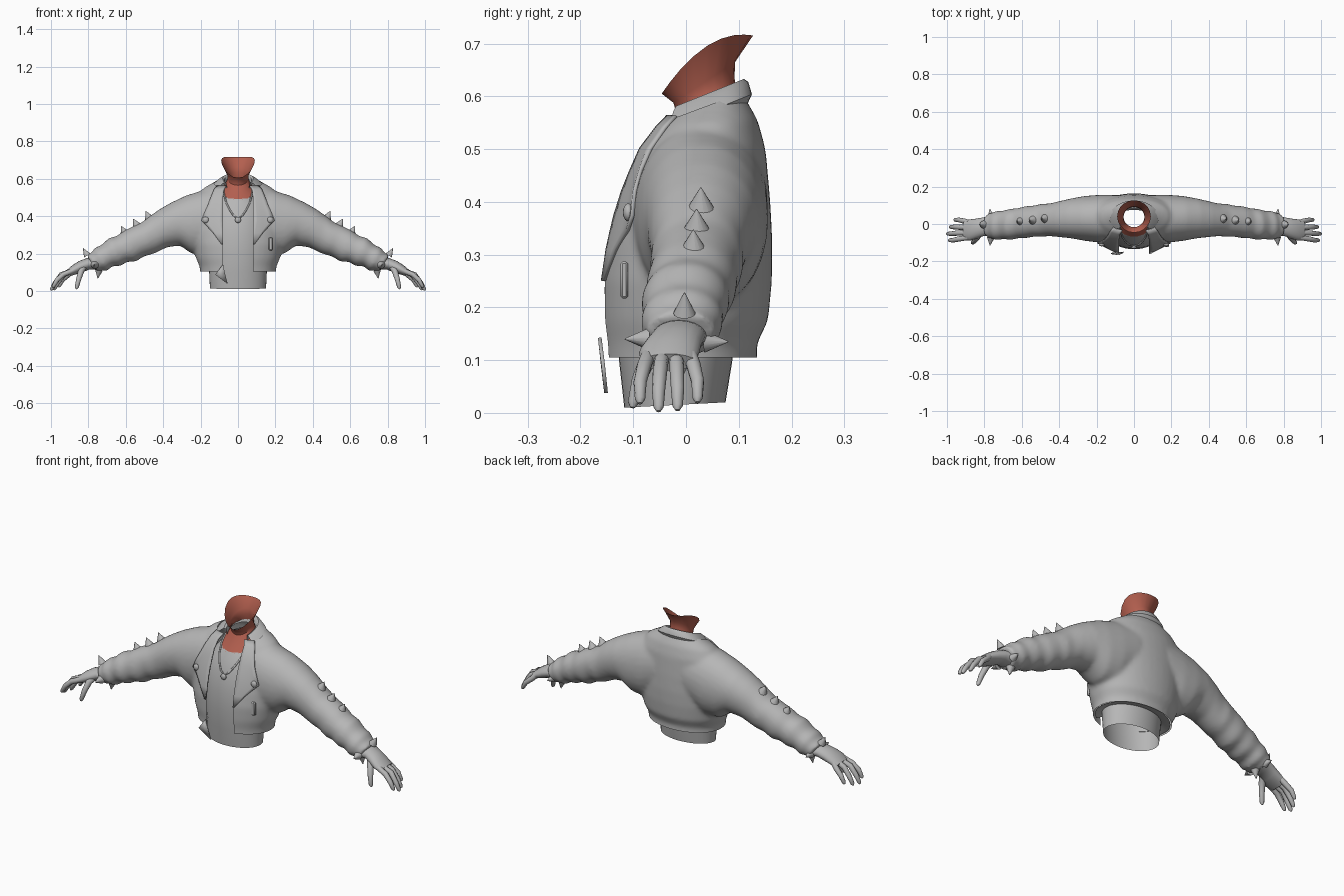
import bpy, bmesh, math
from mathutils import Vector as V
from mathutils.bvhtree import BVHTree

if "Cube" in bpy.data.objects:
    bpy.data.objects.remove(bpy.data.objects["Cube"])


def material(name, rgb):
    m = bpy.data.materials.new(name)
    m.diffuse_color = (*rgb, 1)
    m.use_nodes = True
    m.node_tree.nodes["Principled BSDF"].inputs["Base Color"].default_value = m.diffuse_color
    return m


GREY = material("grey", (0.47, 0.47, 0.47))
SKIN = material("red_brown", (0.45, 0.115, 0.078))


def add(name, mesh, mat=GREY):
    ob = bpy.data.objects.new(name, mesh)
    bpy.context.collection.objects.link(ob)
    mesh.materials.clear()
    mesh.materials.append(mat)
    return ob


def from_bm(name, bm, mat=GREY):
    bmesh.ops.recalc_face_normals(bm, faces=bm.faces)
    me = bpy.data.meshes.new(name)
    bm.to_mesh(me)
    bm.free()
    return add(name, me, mat)


def baked(ob):
    """Mesh of an object with its modifiers or bevel applied; the object is removed."""
    me = bpy.data.meshes.new_from_object(ob.evaluated_get(bpy.context.evaluated_depsgraph_get()))
    bpy.data.objects.remove(ob)
    return me


def grid(bm, rows, loop):
    """Bridge rows of points with quads."""
    vs = [[bm.verts.new(p) for p in r] for r in rows]
    n = len(rows[0])
    for a, b in zip(vs, vs[1:]):
        for i in range(n if loop else n - 1):
            j = (i + 1) % n
            bm.faces.new((a[i], a[j], b[j], b[i]))
    return vs


def loft(bm, rings, axis, seg=32, p=1.0, caps=True, lift=0):
    """Each ring: two opposite points and a half width along axis."""
    rows = []
    for k, (a, b, w) in enumerate(rings):
        a, b = V(a), V(b)
        row = []
        for i in range(seg):
            t = 2 * math.pi * i / seg
            c, s = math.cos(t), math.sin(t)
            c = math.copysign(abs(c) ** p, c)
            s = math.copysign(abs(s) ** p, s)
            q = (a + b) / 2 + (a - b) / 2 * s + V(axis) * w * c
            if k == len(rings) - 1:
                q.z += lift * c * c
            row.append(q)
        rows.append(row)
    vs = grid(bm, rows, True)
    if caps:
        bm.faces.new(vs[0])
        bm.faces.new(vs[-1])


def tall(rows):  # front y, z, back y, z, half width
    return [((0, a, b), (0, c, d), w) for a, b, c, d, w in rows]


def limb(rows, s):  # top x, z, bottom x, z, centre y, half depth
    return [((s * a, y, b), (s * c, y, d), w) for a, b, c, d, y, w in rows]


def tube(name, pts, r, radii=None):
    cu = bpy.data.curves.new(name, 'CURVE')
    cu.dimensions = '3D'
    cu.bevel_depth = r
    cu.bevel_resolution = 3
    cu.use_fill_caps = True
    sp = cu.splines.new('POLY')
    sp.points.add(len(pts) - 1)
    for i, q in enumerate(pts):
        sp.points[i].co = (*q, 1)
        sp.points[i].radius = radii[i] if radii else 1
    ob = bpy.data.objects.new(name + "_path", cu)
    bpy.context.collection.objects.link(ob)
    return add(name, baked(ob))


def ball(name, loc, scale):
    bm = bmesh.new()
    bmesh.ops.create_uvsphere(bm, u_segments=16, v_segments=10, radius=1)
    for v in bm.verts:
        v.co = V(loc) + v.co * V(scale)
    return from_bm(name, bm)


def spike(name, tip, direction, r=0.03, h=0.052):
    bm = bmesh.new()
    bmesh.ops.create_cone(bm, cap_ends=True, segments=14, radius1=r, radius2=0.001, depth=h)
    d = V(direction).normalized()
    q = V((0, 0, 1)).rotation_difference(d)
    for v in bm.verts:
        v.co = V(tip) - d * h / 2 + q @ v.co
    return from_bm(name, bm)


# Jacket: torso and sleeves merged into one skin, then opened at front, hem and neck
bm = bmesh.new()
loft(bm, tall([(-.156, .06, .138, .06, .2), (-.158, .13, .134, .13, .205), (-.163, .175, .156, .175, .225),
               (-.163, .25, .163, .25, .24), (-.151, .32, .164, .32, .245), (-.131, .40, .16, .40, .245),
               (-.09, .50, .151, .50, .23), (-.055, .545, .136, .555, .185), (-.025, .572, .116, .59, .13),
               (0, .60, .10, .62, .08)]), (1, 0, 0), 40, .96)
SLEEVE = [(.08, .555, .10, .24, .03, .125), (.19, .538, .18, .195, .028, .128), (.28, .51, .25, .2, .03, .12),
          (.36, .472, .31, .243, .03, .107), (.42, .437, .38, .233, .026, .096), (.47, .402, .44, .203, .022, .087),
          (.515, .367, .47, .193, .02, .089), (.56, .347, .50, .186, .016, .083), (.61, .322, .55, .155, .01, .086),
          (.65, .293, .59, .157, .004, .08), (.69, .284, .63, .133, -.002, .084), (.73, .245, .67, .134, -.005, .075),
          (.765, .232, .70, .107, -.008, .08), (.785, .203, .73, .112, -.009, .068), (.812, .192, .75, .1, -.01, .069)]
for s in (1, -1):
    loft(bm, limb(SLEEVE, s), (0, 1, 0), 28, .96)
ob = from_bm("jacket_base", bm)
m = ob.modifiers.new("merge", 'REMESH')
m.mode, m.voxel_size = 'VOXEL', .009
m = ob.modifiers.new("soften", 'SMOOTH')
m.factor, m.iterations = .5, 14
mesh = baked(ob)
bm = bmesh.new()
bm.from_mesh(mesh)
jacket_skin = BVHTree.FromBMesh(bm)
for co, no, clear in (((0, 0, .105), (0, 0, -1), True), ((0, .04, .582), (0, -.35, .94), True),
                      ((.08, 0, 0), (1, 0, 0), False), ((-.08, 0, 0), (1, 0, 0), False)):
    bmesh.ops.bisect_plane(bm, geom=bm.verts[:] + bm.edges[:] + bm.faces[:], dist=1e-5,
                           plane_co=co, plane_no=no, clear_outer=clear)
gap = [f for f in bm.faces if abs(f.calc_center_median().x) < .08 and f.calc_center_median().y < .02]
bmesh.ops.delete(bm, geom=gap, context='FACES')
from_bm("jacket", bm)

# Hem turned in towards the shirt at the sides and back
bm = bmesh.new()
grid(bm, [[V((rx * math.cos(t), cy + ry * math.sin(t), z)) for rx, ry, cy, z in
           ((.195, .142, -.009, .108), (.175, .125, -.014, .112), (.154, .106, -.019, .12))]
          for t in (math.radians(-45 + 270 * i / 36) for i in range(37))], False)
from_bm("hem_lining", bm)

# Shirt, open at the bottom
bm = bmesh.new()
loft(bm, tall([(-.117, .01, .075, .02, .15), (-.127, .1, .088, .1, .154), (-.135, .2, .1, .2, .16),
               (-.13, .3, .11, .3, .165), (-.112, .4, .115, .4, .16), (-.086, .46, .115, .48, .135),
               (-.068, .492, .105, .555, .09)]), (1, 0, 0), 40, caps=False)
shirt_skin = BVHTree.FromBMesh(bm)
from_bm("shirt", bm)

# Neck with flared open rim
bm = bmesh.new()
loft(bm, tall([(-.072, .485, .10, .59, .088), (-.04, .525, .095, .61, .067), (-.017, .565, .092, .635, .056),
               (-.024, .588, .093, .665, .058), (-.046, .605, .127, .715, .09)]),
     (1, 0, 0), 20, caps=False, lift=.036)
neck_skin = BVHTree.FromBMesh(bm)
from_bm("neck", bm, SKIN)


def front(x, z, skins, off):
    """Point just in front of the given surfaces."""
    hits = [h[0].y for h in (k.ray_cast(V((x, -1, z)), V((0, 1, 0))) for k in skins) if h[0]]
    return V((x, min(hits, default=0) - off, z))


# Collar folded round the back of the neck, spread wider at the front
bm = bmesh.new()
rows = []
for i in range(29):
    t = math.radians(-46 + 272 * i / 28)
    c, sn = math.cos(t), math.sin(t)
    if sn < 0:
        c = math.copysign(abs(c) ** .4, c)
    row = []
    for rx, ry, dz in ((.068, .058, -.035), (.072, .064, -.004), (.082, .075, .003), (.1, .083, -.006),
                       (.132, .09, -.032), (.128, .08, -.05)):
        y = .035 + ry * sn
        row.append(V((rx * c, y, .578 + (y + .02) * .4 + dz)))
    rows.append(row)
grid(bm, rows, False)
from_bm("collar", bm)

# Lapels, snaps, sleeves' spikes and hands on both sides
LAPEL = [(.562, .062, .112), (.54, .075, .128), (.5, .08, .145), (.46, .08, .16), (.42, .08, .178),
         (.375, .08, .196), (.345, .08, .165), (.31, .08, .132), (.25, .08, .088)]
PALM = [(.75, .18, .735, .112, -.01, .054), (.81, .175, .795, .115, -.014, .05), (.85, .16, .83, .1, -.024, .053),
        (.885, .138, .862, .09, -.032, .057), (.915, .112, .895, .08, -.033, .052)]
FINGERS = [("index_finger", -.072, -.087, .99, .018), ("middle_finger", -.045, -.052, 1.0, .003),
           ("ring_finger", -.019, -.016, .985, .005), ("little_finger", .008, .022, .96, .02)]
for s, side in ((1, "left"), (-1, "right")):
    bm = bmesh.new()
    grid(bm, [[front(s * (a + (b - a) * k / 5), z, [jacket_skin], .004) for k in range(6)]
              for z, a, b in LAPEL], False)
    ob = from_bm(side + "_lapel", bm)
    ob.modifiers.new("thickness", 'SOLIDIFY').thickness = .008
    ob.modifiers["thickness"].offset = 0
    ball(side + "_snap", front(s * .172, .38, [jacket_skin], .01), (.016, .01, .017))
    for i, (x, y, z) in enumerate(((.494, .028, .427), (.56, .02, .386), (.625, .014, .347))):
        spike(f"{side}_arm_spike_{i}", (s * x, y, z), (s * .45, 0, .89))
    for part, tip, d in (("top", (.828, -.003, .228), (.5, 0, .87)), ("front", (.77, -.116, .14), (.1, -1, 0)),
                         ("back", (.77, .08, .135), (.1, 1, 0)), ("bottom", (.75, -.008, .066), (.15, 0, -1))):
        spike(f"{side}_cuff_{part}_spike", (s * tip[0], tip[1], tip[2]), (s * d[0], d[1], d[2]), .021, .045)
    bm = bmesh.new()
    loft(bm, limb(PALM, s), (0, 1, 0), 20)
    from_bm(side + "_palm", bm)
    for name, y0, y1, x, z in FINGERS:
        tube(f"{side}_{name}", [(s * .885, y0, .108), (s * (x - .055), (y0 + y1) / 2, .088),
                                (s * (x - .022), y1, z + .04), (s * (x - .004), y1, z + .008), (s * x, y1, z)],
             .014, (1, 1, .9, .7, .3))
    tube(side + "_thumb", [(s * .815, -.035, .14), (s * .838, -.07, .108), (s * .852, -.09, .062),
                           (s * .862, -.1, .02), (s * .865, -.101, .01)], .015, (1.1, 1.1, .9, .7, .3))

# Necklace and pendant
half = [(.078, .545), (.074, .51), (.062, .47), (.045, .435), (.025, .405), (0, .385)]
chain = [(-x, z) for x, z in half] + [(x, z) for x, z in half[-2::-1]]
tube("necklace", [front(x, z, [shirt_skin, neck_skin], .003) for x, z in chain], .0045)
ball("pendant", front(0, .38, [shirt_skin], .008), (.016, .009, .016))

# Pocket zip pull
bm = bmesh.new()
q = front(.175, .252, [jacket_skin], .004)
bmesh.ops.create_cube(bm, size=1)
for v in bm.verts:
    v.co = q + v.co * V((.022, .014, .07))
ob = from_bm("zip_pull", bm)
ob.modifiers.new("round", 'BEVEL').width = .004

# Loose belt end hanging below the hem
bm = bmesh.new()
bm.faces.new([bm.verts.new(p) for p in ((-.122, -.154, .088), (-.055, -.148, .038),
                                        (-.07, -.154, .095), (-.08, -.16, .143))])
ob = from_bm("belt_end", bm)
ob.modifiers.new("thickness", 'SOLIDIFY').thickness = .007

# Smooth shading with sharp edges kept
bpy.ops.object.select_all(action='SELECT')
bpy.context.view_layer.objects.active = bpy.data.objects["jacket"]
bpy.ops.object.shade_smooth_by_angle(angle=math.radians(40))
